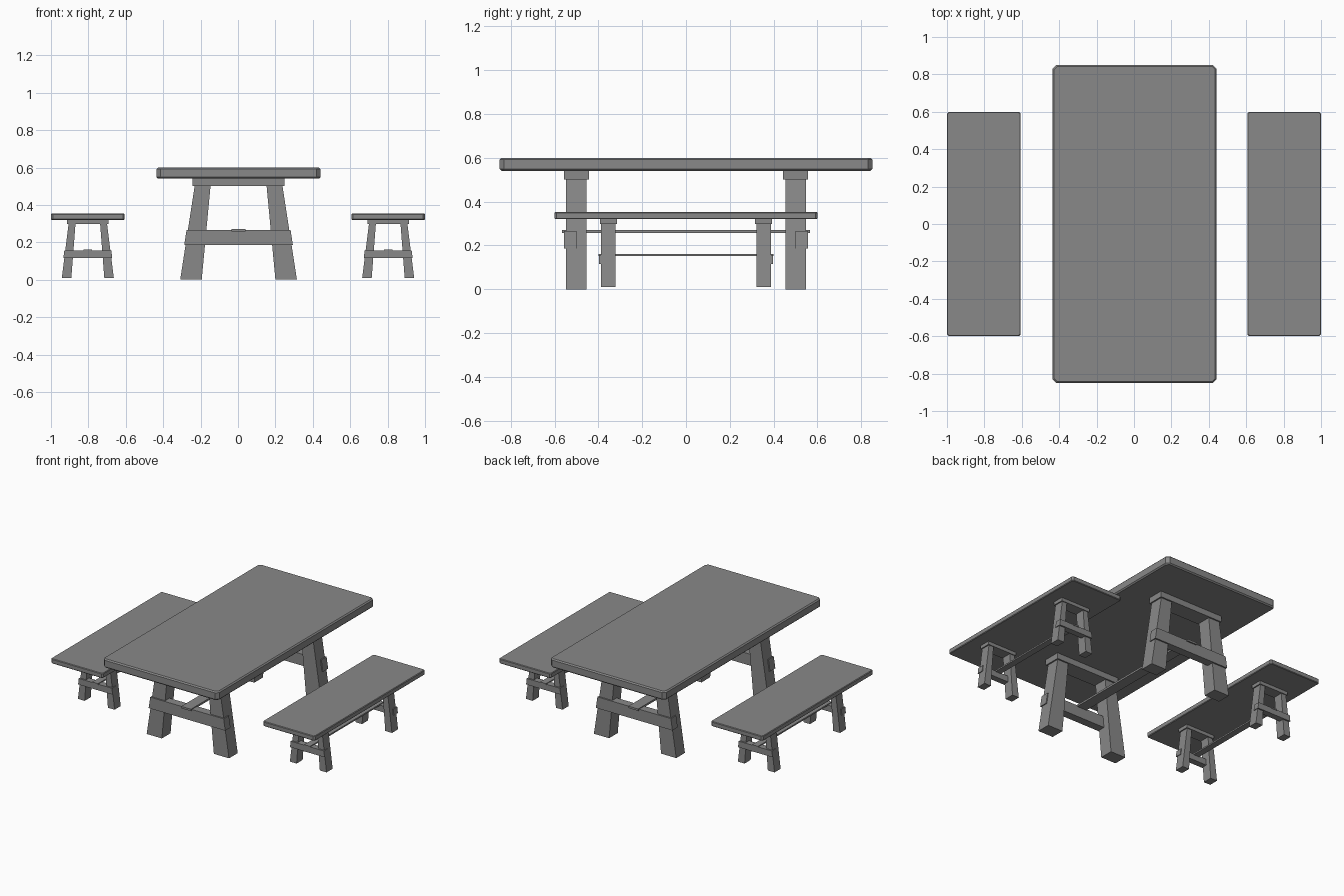
import bpy, bmesh
from mathutils import Vector

old = bpy.data.objects.get("Cube")
if old:
    bpy.data.objects.remove(old, do_unlink=True)

grey = bpy.data.materials.new("plain_grey")
grey.use_nodes = True
colour = (0.25, 0.25, 0.25, 1)
grey.diffuse_color = colour
grey.node_tree.nodes["Principled BSDF"].inputs["Base Color"].default_value = colour


def finish(name, bm):
    bmesh.ops.recalc_face_normals(bm, faces=bm.faces)
    mesh = bpy.data.meshes.new(name)
    bm.to_mesh(mesh)
    bm.free()
    mesh.materials.append(grey)
    obj = bpy.data.objects.new(name, mesh)
    bpy.context.collection.objects.link(obj)
    return obj


def prism(name, outline, y0, y1):
    """Extrude an x-z outline from y0 to y1."""
    bm = bmesh.new()
    face = bm.faces.new([bm.verts.new((x, y0, z)) for x, z in outline])
    new = bmesh.ops.extrude_face_region(bm, geom=[face])["geom"]
    verts = [v for v in new if isinstance(v, bmesh.types.BMVert)]
    bmesh.ops.translate(bm, verts=verts, vec=(0, y1 - y0, 0))
    return finish(name, bm)


def box(name, x0, x1, y0, y1, z0, z1):
    return prism(name, [(x0, z0), (x1, z0), (x1, z1), (x0, z1)], y0, y1)


def board(name, cx, cy, hx, hy, z0, z1, corner, rim):
    """Slab with clipped corners and softened rims."""
    bm = bmesh.new()
    bmesh.ops.create_cube(bm, size=1)
    for v in bm.verts:
        v.co = Vector((cx + 2 * hx * v.co.x, cy + 2 * hy * v.co.y,
                       z1 if v.co.z > 0 else z0))
    upright = [e for e in bm.edges
               if abs(e.verts[0].co.z - e.verts[1].co.z) > 0.01]
    bmesh.ops.bevel(bm, geom=upright, offset=corner, segments=1, affect='EDGES')
    level = [e for e in bm.edges
             if abs(e.verts[0].co.z - e.verts[1].co.z) < 0.001]
    bmesh.ops.bevel(bm, geom=level, offset=rim, segments=1, affect='EDGES')
    return finish(name, bm)


def trestle_set(name, cx, cy, top, leg, cleat, bar, rail):
    """Slab on two splayed trestles joined by a long rail."""
    hx, hy, z0, z1, corner, rim = top
    board(name + "_top", cx, cy, hx, hy, z0, z1, corner, rim)
    leg_y, leg_half, foot, low_out, low_in, high_out, high_in = leg
    cleat_x, cleat_half, cleat_z = cleat
    bar_z0, bar_z1, bar_out, overhang = bar

    def outer(z):
        t = (z - foot) / (cleat_z - foot)
        return low_out + (high_out - low_out) * t + overhang

    for end, sy in (("front", -1), ("back", 1)):
        y = cy + sy * leg_y
        box(f"{name}_{end}_cleat", cx - cleat_x, cx + cleat_x,
            y - cleat_half, y + cleat_half, cleat_z, z0)
        for side, sx in (("right", -1), ("left", 1)):
            prism(f"{name}_{end}_{side}_leg",
                  [(cx + sx * low_in, foot), (cx + sx * low_out, foot),
                   (cx + sx * high_out, cleat_z), (cx + sx * high_in, cleat_z)],
                  y - leg_half, y + leg_half)
        # crossbar let into the outer half of the legs
        a, b = outer(bar_z0), outer(bar_z1)
        prism(f"{name}_{end}_crossbar",
              [(cx - a, bar_z0), (cx + a, bar_z0),
               (cx + b, bar_z1), (cx - b, bar_z1)],
              y, y + sy * bar_out)
    rail_x, rail_y, rail_z0, rail_z1 = rail
    box(name + "_rail", cx - rail_x, cx + rail_x,
        cy - rail_y, cy + rail_y, rail_z0, rail_z1)


# Table
trestle_set("table", 0.003, 0.0,
            top=(0.438, 0.85, 0.54, 0.6, 0.02, 0.008),
            leg=(0.5, 0.047, 0.0, 0.312, 0.197, 0.235, 0.15),
            cleat=(0.245, 0.057, 0.5),
            bar=(0.187, 0.265, 0.057, 0.007),
            rail=(0.037, 0.566, 0.257, 0.27))

# Benches
for label, x in (("right_bench", -0.803), ("left_bench", 0.803)):
    trestle_set(label, x, 0.0,
                top=(0.197, 0.6, 0.32, 0.353, 0.01, 0.004),
                leg=(0.354, 0.033, 0.01, 0.139, 0.088, 0.103, 0.066),
                cleat=(0.111, 0.039, 0.297),
                bar=(0.115, 0.157, 0.043, 0.005),
                rail=(0.022, 0.4, 0.152, 0.162))
